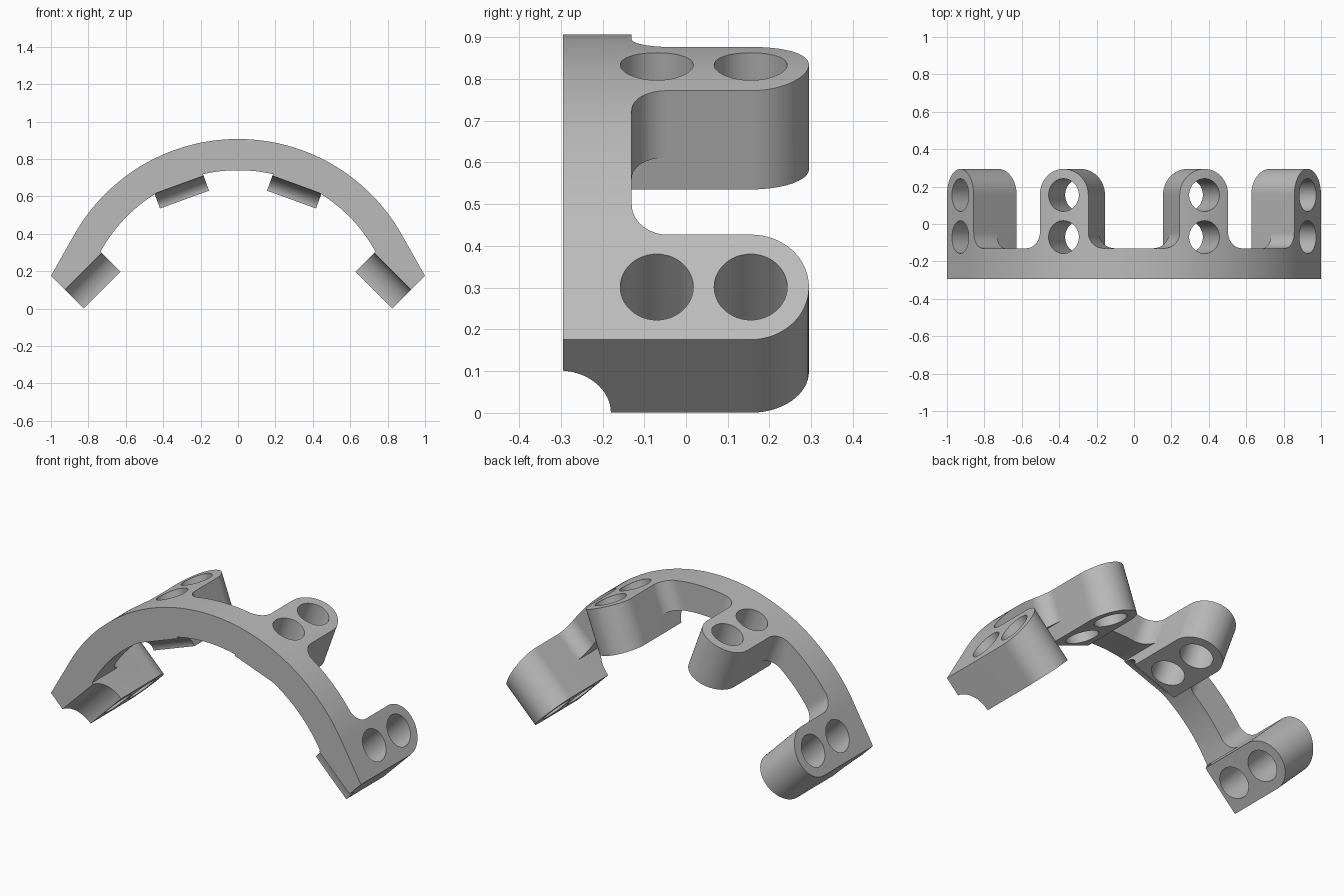
import bpy, bmesh
from math import sin, cos, radians, pi
from mathutils import Matrix, Vector

if "Cube" in bpy.data.objects:
    bpy.data.objects.remove(bpy.data.objects["Cube"], do_unlink=True)

CENTRE_Z = -0.098          # centre of the arch
R_OUT, R_IN = 1.005, 0.838
FRONT, BAND_BACK = -0.295, -0.13
HALF, END_Y = 0.1395, 0.155  # lug half width and rounded end centre
HOLE_R, FILLET = 0.0875, 0.085
SIDE_VIEW = Matrix.Rotation(pi / 2, 4, 'X')  # profile in x, z


def arc(cx, cy, rx, ry, start, end, n):
    """Points on an ellipse arc, angles in degrees."""
    steps = [radians(start + (end - start) * i / n) for i in range(n + 1)]
    return [(cx + rx * cos(t), cy + ry * sin(t)) for t in steps]


def prism(name, outline, low, high, matrix):
    """Extrude a flat outline between two heights, then place it."""
    bm = bmesh.new()
    face = bm.faces.new([bm.verts.new((x, y, low)) for x, y in outline])
    new = bmesh.ops.extrude_face_region(bm, geom=[face])["geom"]
    moved = [v for v in new if isinstance(v, bmesh.types.BMVert)]
    bmesh.ops.translate(bm, verts=moved, vec=(0, 0, high - low))
    bmesh.ops.transform(bm, matrix=matrix, verts=bm.verts)
    bmesh.ops.recalc_face_normals(bm, faces=bm.faces)
    mesh = bpy.data.meshes.new(name)
    bm.to_mesh(mesh)
    bm.free()
    obj = bpy.data.objects.new(name, mesh)
    bpy.context.scene.collection.objects.link(obj)
    return obj


def combine(target, tool, operation):
    """Apply a boolean and remove the tool."""
    mod = target.modifiers.new("combine", 'BOOLEAN')
    mod.operation, mod.object, mod.solver = operation, tool, 'EXACT'
    bpy.context.view_layer.update()
    result = target.evaluated_get(bpy.context.evaluated_depsgraph_get())
    mesh = bpy.data.meshes.new_from_object(result)
    target.modifiers.clear()
    target.data = mesh
    bpy.data.objects.remove(tool, do_unlink=True)


def mirrored(half):
    """Complete a right-hand outline with its left-hand copy."""
    return [(-x, z) for x, z in reversed(half)] + half


def band(name, back):
    """Arch band, left oversize outside and in front for later trimming."""
    inner = arc(0, CENTRE_Z, R_IN, R_IN, 89, 28, 40)
    outer = arc(0, CENTRE_Z, 1.15, 1.15, 35, 89, 20)
    right = inner + [(0.85, 0.25), (1.02, 0.4)] + outer
    left = [(-x, z) for x, z in reversed(right)]
    return prism(name, right + left, -back, 0.35, SIDE_VIEW)


arch = band("arched_bracket", BAND_BACK)

# Lugs: tilt, bottom centre x and z, front notch height, sides with fillets
lugs = [(20, 0.286, 0.583, 0.085, (-1, 1)),
        (45, 0.726, 0.099, 0.143, (-1,))]
places = []
for tilt, x, z, notch_height, fillet_sides in lugs:
    for side in (-1, 1):
        place = (Matrix.Translation((side * x, 0, z))
                 @ Matrix.Rotation(radians(side * tilt), 4, 'Y'))
        places.append(place)

        # Round-ended lug with a hollow notch along its lower front edge
        outline = [(-HALF, -0.35), (HALF, -0.35)] + arc(0, END_Y, HALF, HALF, 0, 180, 32)
        lug = prism("lug", outline, 0, 0.6, place)
        along = place @ Matrix(((0, 0, 1, 0), (1, 0, 0, 0), (0, 1, 0, 0), (0, 0, 0, 1)))
        oval = arc(-0.305, 0, 0.125, notch_height, 0, 360, 64)[:-1]
        combine(lug, prism("notch", oval, -0.3, 0.3, along), 'DIFFERENCE')

        # Concave fillets between lug and band, as deep as the band
        for fillet_side in fillet_sides:
            s = side * fillet_side
            edge = HALF + FILLET
            curve = arc(edge, BAND_BACK + FILLET, FILLET, FILLET, 270, 180, 14)
            shape = [(0.1, -0.2), (edge, -0.2)] + curve + [(0.1, BAND_BACK + FILLET)]
            web = prism("web", [(s * u, y) for u, y in shape], -0.2, 0.5, place)
            combine(web, band("band_limit", 0.0), 'INTERSECT')
            combine(lug, web, 'UNION')
        combine(arch, lug, 'UNION')

# Trim to the outer skin: round crown, straight tangent ends, flat front
crown = arc(0, CENTRE_Z, R_OUT, R_OUT, 90, 29.5, 44)[1:]
skin = mirrored([(0, CENTRE_Z + R_OUT)] + crown + [(1.05, 0.087), (1.05, -0.3)])
skin.remove((0, CENTRE_Z + R_OUT))
combine(arch, prism("skin", skin, -0.5, -FRONT, SIDE_VIEW), 'INTERSECT')

# Two through holes in each lug
for place in places:
    for y in (-0.07, END_Y):
        circle = arc(0, y, HOLE_R, HOLE_R, 0, 360, 48)[:-1]
        combine(arch, prism("drill", circle, -0.1, 0.6, place), 'DIFFERENCE')

# Plain grey finish
grey = bpy.data.materials.new("plain_grey")
grey.use_nodes = True
colour = (0.5, 0.5, 0.5, 1)
grey.diffuse_color = colour
grey.node_tree.nodes["Principled BSDF"].inputs["Base Color"].default_value = colour
arch.data.materials.clear()
arch.data.materials.append(grey)

# Smooth curved walls, keep edges sharp
bpy.ops.object.select_all(action='DESELECT')
arch.select_set(True)
bpy.context.view_layer.objects.active = arch
bpy.ops.object.shade_smooth_by_angle(angle=radians(25))
